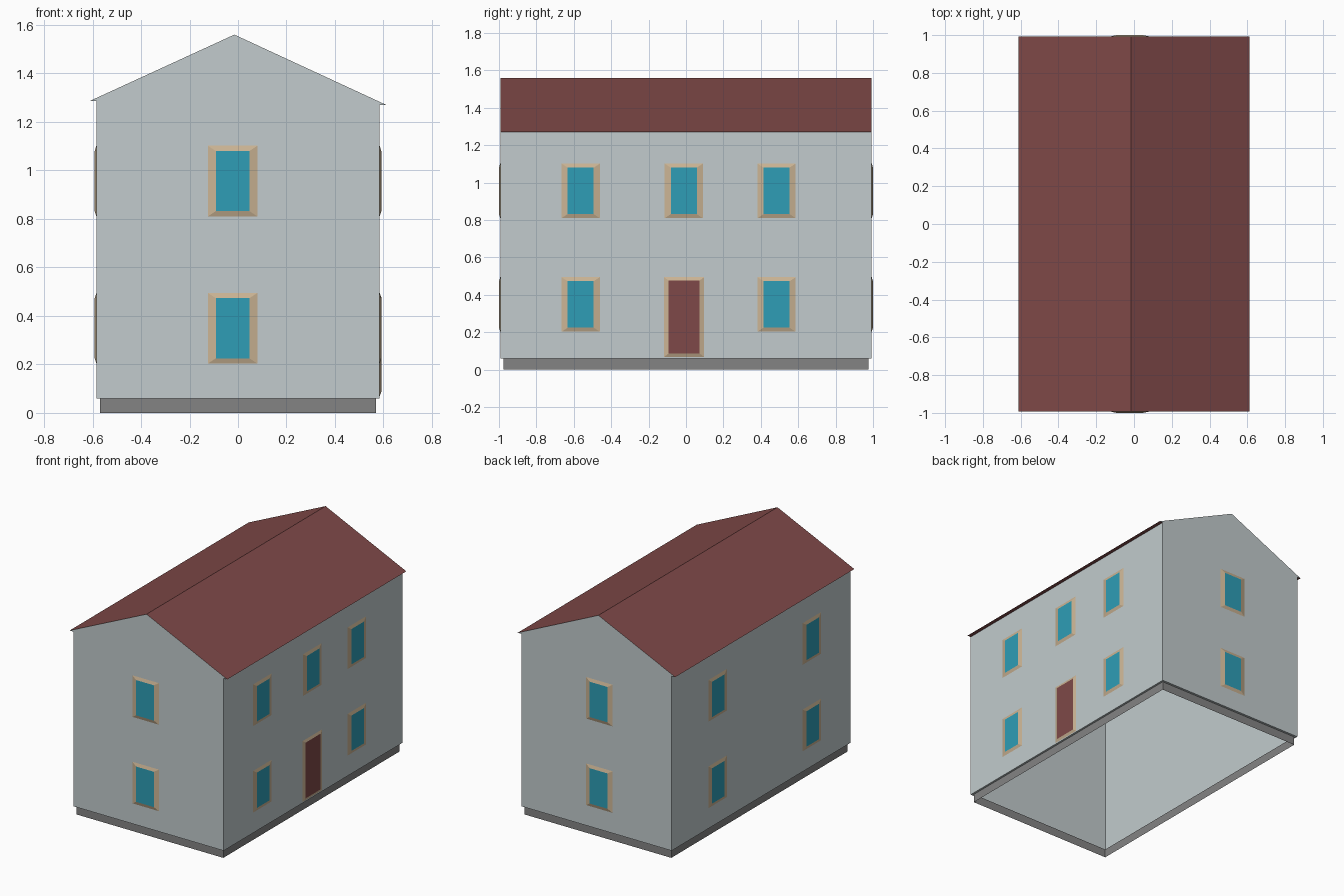
import bpy
from mathutils import Vector

if "Cube" in bpy.data.objects:
    bpy.data.objects.remove(bpy.data.objects["Cube"])


def material(name, rgb):
    # 8-bit sRGB to linear
    lin = [((c / 255 + 0.055) / 1.055) ** 2.4 for c in rgb]
    m = bpy.data.materials.new(name)
    m.diffuse_color = (*lin, 1)
    m.use_nodes = True
    m.node_tree.nodes["Principled BSDF"].inputs["Base Color"].default_value = m.diffuse_color
    return m


WALL = material("pale grey wall", (194, 203, 205))
STONE = material("grey stone", (132, 132, 132))
ROOF = material("dark red", (127, 73, 72))
TRIM = material("tan trim", (203, 180, 148))
GLASS = material("blue glass", (46, 157, 182))


def add_object(name, verts, faces, mats, indices):
    me = bpy.data.meshes.new(name)
    me.from_pydata(verts, [], faces)
    for m in mats:
        me.materials.append(m)
    for p, i in zip(me.polygons, indices):
        p.material_index = i
    ob = bpy.data.objects.new(name, me)
    bpy.context.collection.objects.link(ob)
    return ob


def ring(hx, hy, z):
    return [(-hx, -hy, z), (hx, -hy, z), (hx, hy, z), (-hx, hy, z)]


def bands(n):
    # side quads joining n stacked rings of four points
    return [(4 * k + i, 4 * k + (i + 1) % 4, 4 * k + 4 + (i + 1) % 4, 4 * k + 4 + i)
            for k in range(n - 1) for i in range(4)]


HX, HY = 0.584, 0.993
LEFT, RIDGE, RIGHT = (-0.612, 1.286), (-0.015, 1.56), (0.612, 1.27)


def eave_z(x):
    t = (x - LEFT[0]) / (RIGHT[0] - LEFT[0])
    return LEFT[1] + t * (RIGHT[1] - LEFT[1])


# Open plinth
add_object("plinth", ring(0.57, 0.977, 0) + ring(0.57, 0.977, 0.06),
           bands(2), [STONE], [0] * 4)

# Open wall shell with a small ledge over the plinth
top = [(x, y, eave_z(x)) for x, y, z in ring(HX, HY, 0)]
add_object("walls", ring(0.57, 0.977, 0.06) + ring(HX, HY, 0.06) + top,
           bands(3), [WALL], [0] * 8)

# Roof prism: red slopes and underside, wall-coloured gables
verts = [(x, y, z) for y in (-HY, HY) for x, z in (LEFT, RIGHT, RIDGE)]
add_object("roof", verts,
           [(0, 1, 2), (5, 4, 3), (1, 4, 5, 2), (3, 0, 2, 5), (0, 3, 4, 1)],
           [ROOF, WALL], [1, 1, 0, 0, 0])


def panel(name, normal, along, z0, z1, width, fill, rim=0.033, sill=0.022):
    # Bevelled trim rising to a flat pane; 'along' is the x or y position
    n = Vector(normal)
    u = n.cross(Vector((0, 0, -1)))
    u = -u if u.cross(Vector((0, 0, 1))).dot(n) < 0 else u
    wall = HX if n.x else HY
    centre = Vector((0, along, 0)) if n.x else Vector((along, 0, 0))
    verts = []
    for d, ix, iz in ((0, 0, 0), (0.007, rim, sill)):
        h = width / 2 - ix
        for s, z in ((-h, z0 + iz), (h, z0 + iz), (h, z1 - iz), (-h, z1 - iz)):
            verts.append(centre + n * (wall + d) + u * s + Vector((0, 0, z)))
    add_object(name, verts, bands(2) + [(4, 5, 6, 7)], [TRIM, fill], [0] * 4 + [1])


# Windows on two floors of all four sides; the door takes the lower middle bay
SIDES = {
    "front": ((0, -1, 0), (-0.022,)),
    "back": ((0, 1, 0), (-0.022,)),
    "right": ((1, 0, 0), (-0.563, -0.012, 0.484)),
    "left": ((-1, 0, 0), (-0.563, 0.484)),
}
for side, (normal, places) in SIDES.items():
    for floor, z0, z1 in (("lower", 0.203, 0.495), ("upper", 0.81, 1.102)):
        for i, along in enumerate(places):
            if side == "right" and floor == "lower" and i == 1:
                continue
            panel(f"{side}_{floor}_window_{i + 1}", normal, along, z0, z1, 0.205, GLASS)

panel("door", (1, 0, 0), -0.01, 0.068, 0.495, 0.215, ROOF, 0.024, 0.018)
